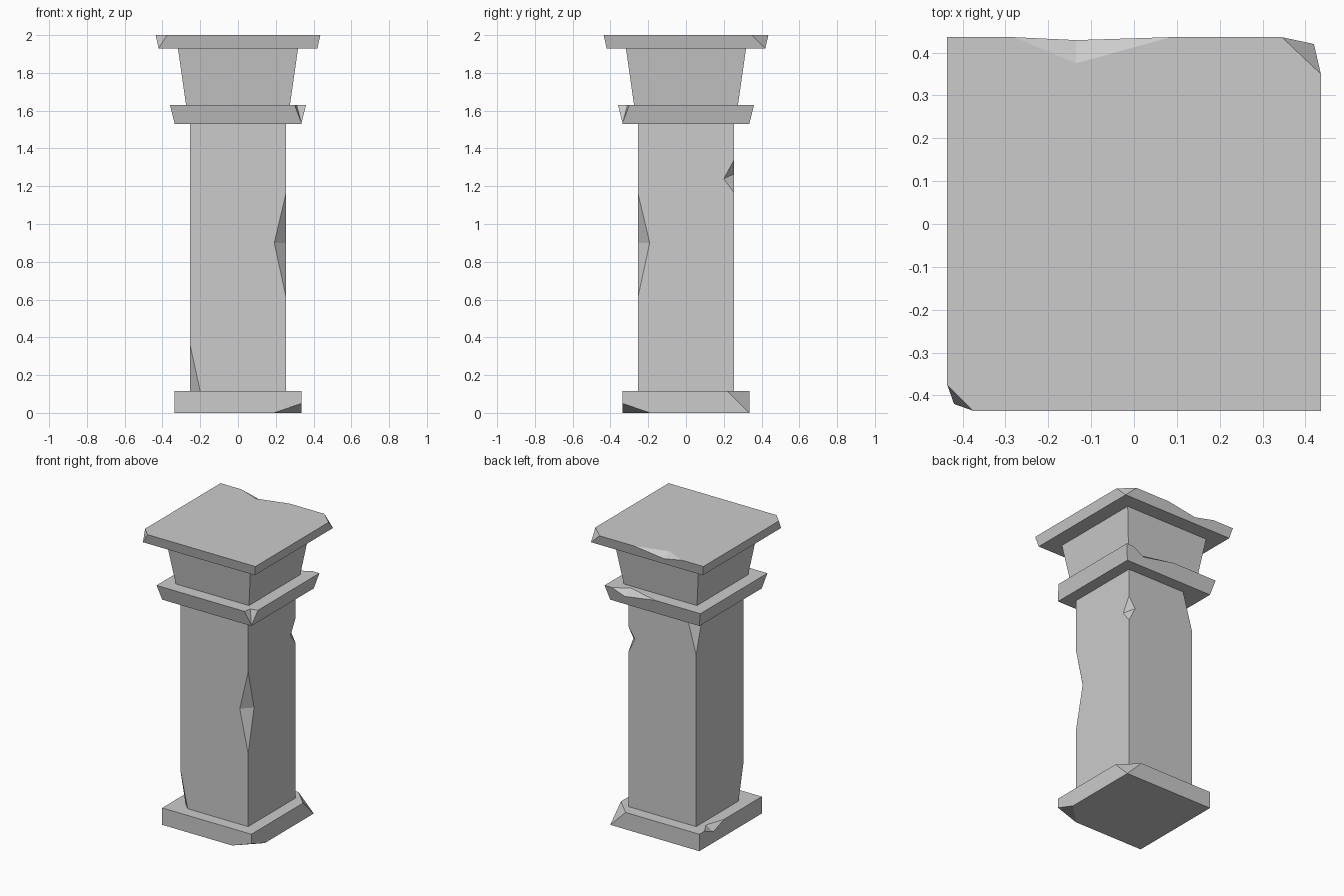
import bpy
import bmesh
from mathutils import Vector

if "Cube" in bpy.data.objects:
    bpy.data.objects.remove(bpy.data.objects["Cube"], do_unlink=True)

STONE = (0.6, 0.6, 0.6, 1)
stone = bpy.data.materials.new("grey_stone")
stone.use_nodes = True
stone.diffuse_color = STONE
stone.node_tree.nodes["Principled BSDF"].inputs["Base Color"].default_value = STONE


def make_object(name, bm):
    mesh = bpy.data.meshes.new(name)
    bm.to_mesh(mesh)
    bm.free()
    obj = bpy.data.objects.new(name, mesh)
    bpy.context.collection.objects.link(obj)
    mesh.materials.append(stone)
    return obj


def slice_corner(bm, centre, points):
    """Break a corner off along the plane through three points."""
    a, b, c = map(Vector, points)
    normal = (b - a).cross(c - a).normalized()
    if normal.dot(a - centre) < 0:
        normal.negate()
    geom = bm.verts[:] + bm.edges[:] + bm.faces[:]
    bmesh.ops.bisect_plane(bm, geom=geom, dist=1e-4, plane_co=a,
                           plane_no=normal, clear_outer=True)
    rim = [e for e in bm.edges if e.is_boundary]
    bmesh.ops.holes_fill(bm, edges=rim, sides=0)


def cut_notch(obj, points):
    """Cut a V notch; the first two points are its ends, the last two its valley."""
    pts = [Vector(p) for p in points]
    mid = (pts[2] + pts[3]) / 2
    bm = bmesh.new()
    for p in pts:
        bm.verts.new(mid + (p - mid) * 8)
    bmesh.ops.convex_hull(bm, input=bm.verts[:])
    bmesh.ops.recalc_face_normals(bm, faces=bm.faces[:])
    cutter = make_object("notch_cutter", bm)
    cutter.hide_render = True
    mod = obj.modifiers.new("notch", 'BOOLEAN')
    mod.operation = 'DIFFERENCE'
    mod.solver = 'EXACT'
    mod.object = cutter
    bpy.context.view_layer.update()
    graph = bpy.context.evaluated_depsgraph_get()
    cut_mesh = bpy.data.meshes.new_from_object(obj.evaluated_get(graph))
    obj.modifiers.clear()
    obj.data = cut_mesh
    bpy.data.objects.remove(cutter, do_unlink=True)


def block(name, z0, z1, half0, half1, corners=(), notches=()):
    """Square block with its own half width at the bottom and the top."""
    bm = bmesh.new()
    bmesh.ops.create_cube(bm, size=2)
    for v in bm.verts:
        half, z = (half1, z1) if v.co.z > 0 else (half0, z0)
        v.co = (v.co.x * half, v.co.y * half, z)
    centre = Vector((0, 0, (z0 + z1) / 2))
    for points in corners:
        slice_corner(bm, centre, points)
    bmesh.ops.recalc_face_normals(bm, faces=bm.faces[:])
    obj = make_object(name, bm)
    for points in notches:
        cut_notch(obj, points)
    return obj


# Plinth: broken bottom corner, broken top corner, chip on the top edge
B, ZB = 0.335, 0.115
block("base", 0, ZB, B, B,
      corners=[[(0.19, -B, 0), (B, -B, 0.05), (B, -0.19, 0)],
               [(B, 0.22, ZB), (B, B, 0), (0.22, B, ZB)]],
      notches=[[(-B, 0.28, ZB), (-B, 0.07, ZB), (-0.29, 0.2, ZB), (-B, 0.185, 0.075)]])

# Shaft: corners broken at both ends, two notches on vertical edges
S, ZS = 0.255, 1.53
block("shaft", ZB, ZS, S, S,
      corners=[[(-S, -S, 0.365), (-0.2, -S, ZB), (-S, -0.2, ZB)],
               [(-S, S, 1.28), (-0.185, S, ZS), (-S, 0.185, ZS)]],
      notches=[[(S, -S, 1.165), (S, -S, 0.61), (0.192, -S, 0.9), (S, -0.192, 0.9)],
               [(S, S, 1.34), (S, S, 1.165), (S, 0.2, 1.24), (0.205, S, 1.265)]])

# Collar: dented front corner and a chip on the back edge
C, ZC = 0.36, 1.63
block("collar", ZS, ZC, B, C,
      notches=[[(0.3, -C, ZC), (C, -0.3, ZC), (0.31, -0.31, ZC), (0.336, -0.336, 1.535)],
               [(0.307, C, ZC), (-0.02, C, ZC), (0.2, 0.3, ZC), (0.215, 0.35, 1.59)]])

# Flared neck
block("neck", ZC, 1.93, 0.275, 0.318)

# Cap slab: two broken corners and a chip on the back edge
T, LOW = 0.436, 0.42
block("cap", 1.93, 2, LOW, T,
      corners=[[(0.345, T, 2), (T, 0.35, 2), (LOW, LOW, 1.93)],
               [(-T, -0.375, 2), (-0.375, -T, 2), (-LOW, -LOW, 1.93)]],
      notches=[[(-0.28, T, 2), (0.085, T, 2), (-0.135, 0.375, 2), (-0.135, 0.429, 1.97)]])
